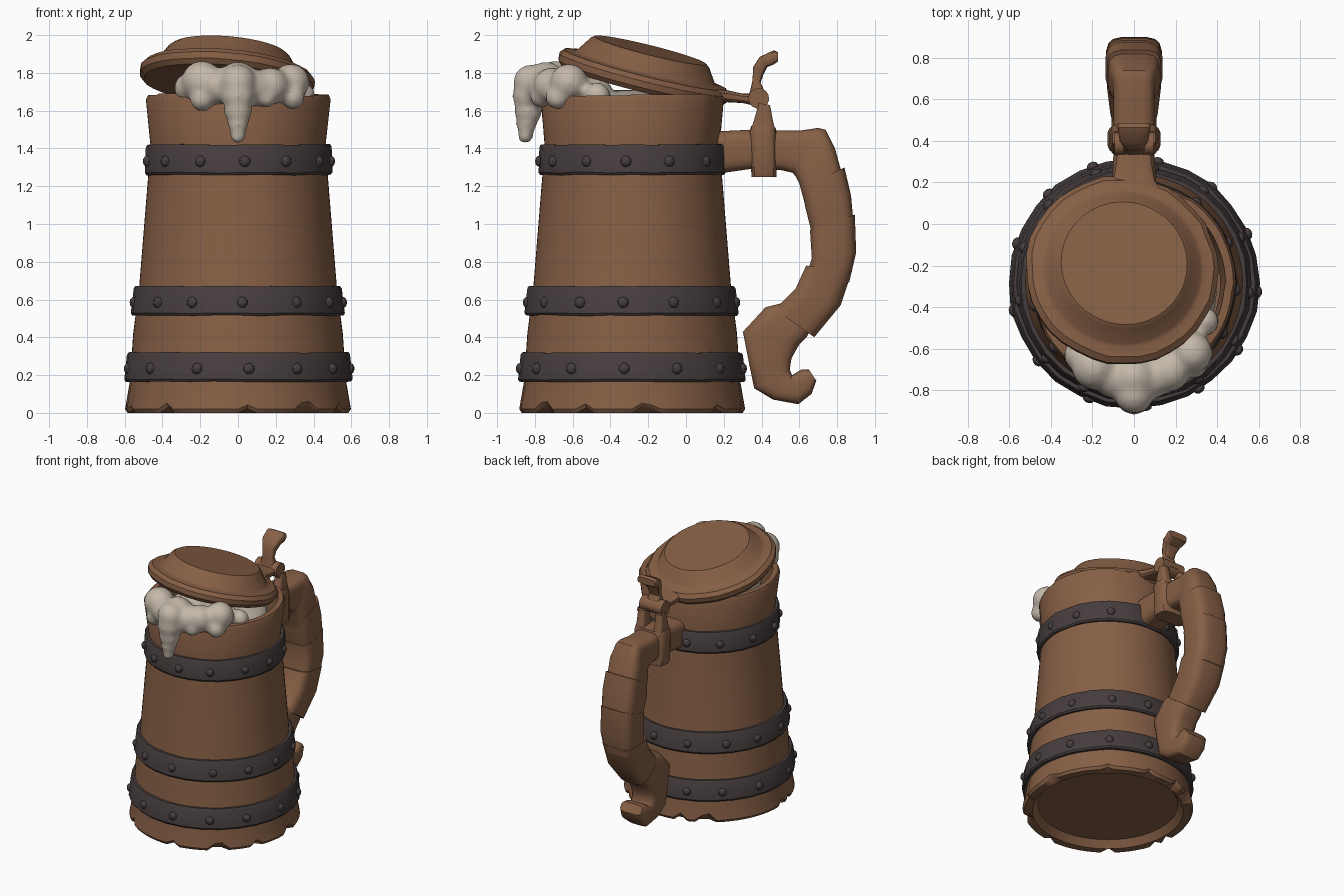
import bpy, bmesh, random
from math import sin, cos, pi, radians, copysign
from mathutils import Matrix, Vector

random.seed(4)
if "Cube" in bpy.data.objects:
    bpy.data.objects.remove(bpy.data.objects["Cube"])

AXIS_Y = -0.285  # the barrel stands forward of the origin
made = []


def material(name, rgb):
    m = bpy.data.materials.new(name)
    m.use_nodes = True
    m.diffuse_color = (*rgb, 1)
    bsdf = next(n for n in m.node_tree.nodes if n.type == 'BSDF_PRINCIPLED')
    bsdf.inputs["Base Color"].default_value = (*rgb, 1)
    bsdf.inputs["Roughness"].default_value = 0.8
    return m


WOOD = material("brown wood", (0.24, 0.115, 0.06))
IRON = material("dark iron", (0.062, 0.047, 0.048))
FOAM = material("cream foam", (0.55, 0.48, 0.40))


def finish(name, bm, mat, loc=(0, 0, 0)):
    bmesh.ops.remove_doubles(bm, verts=bm.verts, dist=0.0005)
    bmesh.ops.recalc_face_normals(bm, faces=bm.faces)
    mesh = bpy.data.meshes.new(name)
    bm.to_mesh(mesh)
    bm.free()
    mesh.materials.append(mat)
    ob = bpy.data.objects.new(name, mesh)
    ob.location = loc
    bpy.context.collection.objects.link(ob)
    made.append(ob)
    return ob


def skin(bm, rings, closed=False):
    """Join rings of equal length with quads."""
    n = len(rings[0])
    pairs = list(zip(rings, rings[1:])) + ([(rings[-1], rings[0])] if closed else [])
    for a, b in pairs:
        for i in range(n):
            j = (i + 1) % n
            bm.faces.new((a[i], a[j], b[j], b[i]))


def lathe(name, profile, segs, mat, loc, wobble=None, closed=False):
    """Turn an (r, z) profile; wobble maps (ring, segment) to (dr, dz)."""
    bm = bmesh.new()
    rings = []
    for k, (r, z) in enumerate(profile):
        ring = []
        for i in range(segs):
            dr, dz = wobble(k, i) if wobble and r else (0, 0)
            t = 2 * pi * i / segs
            ring.append(bm.verts.new(((r + dr) * cos(t), (r + dr) * sin(t), z + dz)))
        rings.append(ring)
    skin(bm, rings, closed)
    return finish(name, bm, mat, loc)


def loft(name, sections, mat, x=0):
    """Rounded box through sections (y, z, y, z, half width), ends capped."""
    bm = bmesh.new()
    n, rings = 16, []
    for ya, za, yb, zb, w in sections:
        ring = []
        for i in range(n):
            t = 2 * pi * (i + 0.5) / n
            u = copysign(abs(cos(t)) ** 0.5, cos(t))
            v = copysign(abs(sin(t)) ** 0.5, sin(t))
            f = 0.5 + 0.5 * u
            ring.append(bm.verts.new((x + v * w, ya + (yb - ya) * f, za + (zb - za) * f)))
        rings.append(ring)
    skin(bm, rings)
    bm.faces.new(rings[0])
    bm.faces.new(rings[-1])
    return finish(name, bm, mat)


# Hollow barrel with a recessed base, chipped foot and uneven rim
BARREL = [(0, 0.05), (0.49, 0.05), (0.53, 0.0), (0.585, 0.0), (0.598, 0.02),
          (0.572, 0.17), (0.555, 0.42), (0.523, 0.67), (0.476, 1.25),
          (0.464, 1.42), (0.49, 1.66), (0.478, 1.685), (0.44, 1.685),
          (0.415, 1.4), (0.45, 0.2), (0, 0.2)]
SIDES = 72
chips = {i: random.uniform(0.02, 0.05) for i in range(SIDES) if random.random() < 0.2}
nicks = [random.uniform(-0.008, 0.006) for i in range(SIDES // 6)]


def barrel_wear(k, i):
    if k in (3, 4) and i in chips:
        return -0.012, chips[i]
    if k in (10, 11, 12):
        return nicks[i // 6], nicks[i // 6]
    return 0, 0


lathe("barrel", BARREL, SIDES, WOOD, (0, AXIS_Y, 0), barrel_wear)

# Iron bands and their rivets
BANDS = [("lower", 0.165, 0.32, 0.604, 0.59), ("middle", 0.515, 0.67, 0.566, 0.55),
         ("upper", 1.26, 1.42, 0.496, 0.492)]
RIVETS = 13
for label, z0, z1, r0, r1 in BANDS:
    ring = [(r0 - 0.05, z0), (r0 - 0.008, z0), (r0, z0 + 0.012),
            (r1, z1 - 0.012), (r1 - 0.008, z1), (r1 - 0.05, z1)]
    dents = [random.uniform(-0.004, 0.005) for i in range(28)]
    lathe(label + "_band", ring, 28, IRON, (0, AXIS_Y, 0),
          lambda k, i: (dents[i] if 0 < k < 5 else 0, dents[i] * 0.6), closed=True)
    bm = bmesh.new()
    for i in range(RIVETS):
        turn = 2 * pi * i / RIVETS - pi / 2 + radians(4) + random.uniform(-0.04, 0.04)
        place = (Matrix.Rotation(turn, 4, 'Z')
                 @ Matrix.Translation(((r0 + r1) / 2 - 0.002, 0, (z0 + z1) / 2 - 0.008))
                 @ Matrix.Diagonal((0.8, 1, 1, 1)))
        bmesh.ops.create_uvsphere(bm, u_segments=10, v_segments=6, radius=0.03, matrix=place)
    finish(label + "_rivets", bm, IRON, (0, AXIS_Y, 0))

# Tilted lid with a raised centre
LID = [(0, -0.03), (0.38, -0.04), (0.44, -0.04), (0.462, -0.015), (0.465, 0.02),
       (0.44, 0.045), (0.395, 0.05), (0.375, 0.06), (0.325, 0.135), (0.305, 0.15), (0, 0.15)]
edge = [random.uniform(-0.005, 0.005) for i in range(36)]
lid = lathe("lid", LID, 36, WOOD, (-0.06, -0.225, 1.775),
            lambda k, i: (edge[i], 0) if 1 < k < 6 else (0, 0))
lid.rotation_euler = (radians(-14), radians(5), 0)

# Lid neck, hinge pin and thumb lever
loft("lid_neck", [(0.03, 1.68, 0.03, 1.73, 0.25), (0.14, 1.65, 0.14, 1.72, 0.15),
                  (0.21, 1.645, 0.21, 1.71, 0.10), (0.30, 1.64, 0.30, 1.69, 0.085),
                  (0.39, 1.62, 0.40, 1.69, 0.08)], WOOD)
bm = bmesh.new()
bmesh.ops.create_cone(bm, cap_ends=True, segments=14, radius1=0.055, radius2=0.055, depth=0.19,
                      matrix=Matrix.Rotation(pi / 2, 4, 'Y'))
finish("hinge_pin", bm, WOOD, (0, 0.385, 1.665))
loft("thumb_lever", [(0.33, 1.67, 0.44, 1.65, 0.06), (0.352, 1.76, 0.395, 1.75, 0.045),
                     (0.355, 1.83, 0.41, 1.79, 0.05), (0.39, 1.885, 0.43, 1.83, 0.07),
                     (0.465, 1.92, 0.465, 1.845, 0.08), (0.487, 1.91, 0.487, 1.86, 0.075)], WOOD)

# Clip around the handle with two prongs up to the hinge
loft("handle_clip", [(0.345, 1.25, 0.48, 1.25, 0.12), (0.345, 1.27, 0.48, 1.27, 0.128),
                     (0.335, 1.49, 0.48, 1.48, 0.128), (0.345, 1.52, 0.475, 1.51, 0.12)], WOOD)
for side, x in (("left", 0.075), ("right", -0.075)):
    loft(side + "_hinge_prong", [(0.335, 1.48, 0.478, 1.48, 0.04), (0.36, 1.55, 0.46, 1.55, 0.035),
                                 (0.385, 1.64, 0.445, 1.63, 0.03)], WOOD, x)

# Handle: arm and elbow, overlapping grip pieces, curled foot
HANDLE = {
    "handle_elbow": [(0.13, 1.26, 0.13, 1.49, 0.11), (0.34, 1.29, 0.34, 1.50, 0.10),
                     (0.50, 1.285, 0.60, 1.495, 0.10), (0.565, 1.27, 0.70, 1.51, 0.10),
                     (0.58, 1.25, 0.74, 1.50, 0.105), (0.60, 1.21, 0.79, 1.40, 0.125),
                     (0.635, 1.08, 0.85, 1.18, 0.125)],
    "upper_grip": [(0.615, 1.19, 0.84, 1.30, 0.13), (0.63, 1.09, 0.875, 1.15, 0.138),
                   (0.67, 0.93, 0.893, 0.95, 0.125)],
    "middle_grip": [(0.655, 0.97, 0.895, 1.05, 0.132), (0.665, 0.82, 0.902, 0.85, 0.135),
                    (0.63, 0.70, 0.865, 0.69, 0.125)],
    "lower_grip": [(0.635, 0.78, 0.88, 0.75, 0.135), (0.58, 0.66, 0.82, 0.57, 0.13),
                   (0.47, 0.55, 0.68, 0.40, 0.115)],
    "handle_foot": [(0.50, 0.58, 0.65, 0.42, 0.10), (0.42, 0.56, 0.64, 0.40, 0.11),
                    (0.30, 0.43, 0.60, 0.36, 0.11), (0.335, 0.25, 0.56, 0.29, 0.105),
                    (0.36, 0.13, 0.55, 0.23, 0.10), (0.46, 0.07, 0.562, 0.20, 0.10),
                    (0.595, 0.045, 0.585, 0.215, 0.10), (0.665, 0.10, 0.61, 0.23, 0.10),
                    (0.69, 0.17, 0.65, 0.23, 0.09)],
}
for name, sections in HANDLE.items():
    loft(name, sections, WOOD)

# Foam: merged blobs spilling over the front rim
BLOBS = [(0, -0.74, 1.75, 0.11), (-0.19, -0.69, 1.755, 0.11), (0.17, -0.71, 1.73, 0.10),
         (0.28, -0.62, 1.75, 0.10), (-0.10, -0.74, 1.73, 0.10), (0.09, -0.74, 1.72, 0.10),
         (-0.26, -0.63, 1.72, 0.08), (0, -0.82, 1.75, 0.095), (0, -0.83, 1.68, 0.09),
         (0, -0.835, 1.60, 0.075), (0, -0.845, 1.53, 0.056), (0, -0.85, 1.465, 0.042),
         (-0.19, -0.74, 1.66, 0.065), (0.29, -0.68, 1.67, 0.065), (0.15, -0.77, 1.67, 0.055),
         (0, -0.56, 1.68, 0.14), (0.2, -0.5, 1.67, 0.12), (0.34, -0.47, 1.68, 0.07)]
bm = bmesh.new()
for x, y, z, r in BLOBS:
    bmesh.ops.create_icosphere(bm, subdivisions=3, radius=r, matrix=Matrix.Translation((x, y, z)))
pool = Matrix.Translation((0.03, -0.33, 1.59)) @ Matrix.Diagonal((0.37, 0.38, 0.12, 1))
bmesh.ops.create_icosphere(bm, subdivisions=4, radius=1, matrix=pool)
foam = finish("foam", bm, FOAM)
remesh = foam.modifiers.new("Merge", 'REMESH')
remesh.mode = 'VOXEL'
remesh.voxel_size = 0.018
remesh.use_smooth_shade = True
soften = foam.modifiers.new("Soften", 'SMOOTH')
soften.factor = 0.5
soften.iterations = 6

# Smooth shading with crisp edges
bpy.ops.object.select_all(action='DESELECT')
for ob in made:
    ob.select_set(True)
bpy.context.view_layer.objects.active = made[0]
bpy.ops.object.shade_smooth_by_angle(angle=radians(35))
